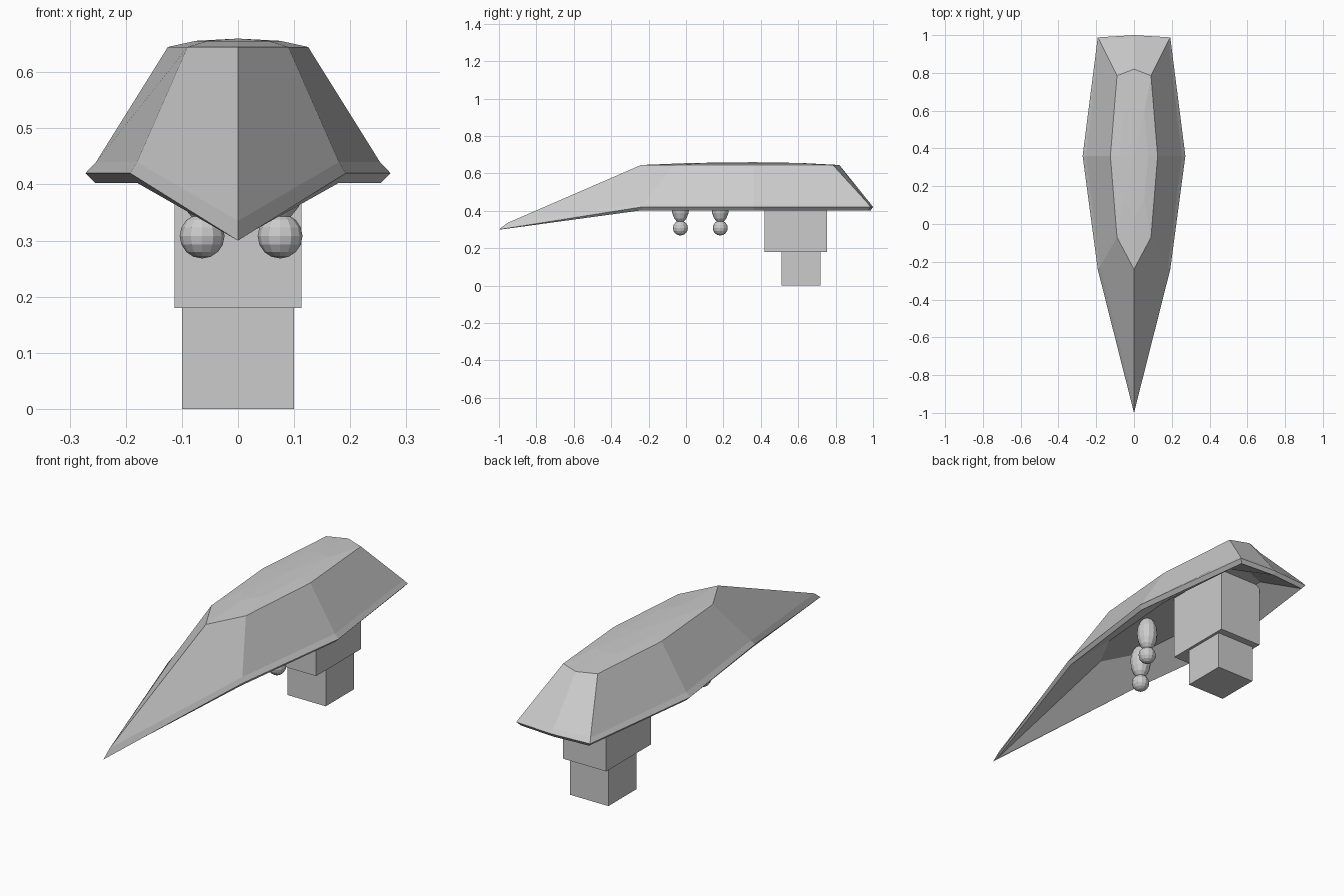
import bpy, bmesh

if "Cube" in bpy.data.objects:
    bpy.data.objects.remove(bpy.data.objects["Cube"])


def finish(bm, name):
    bmesh.ops.recalc_face_normals(bm, faces=bm.faces)
    mesh = bpy.data.meshes.new(name)
    bm.to_mesh(mesh)
    bm.free()
    obj = bpy.data.objects.new(name, mesh)
    bpy.context.collection.objects.link(obj)
    return obj


def ring(bm, half):
    """Closed loop from a half outline whose first and last points lie on x = 0."""
    pts = half + [(-x, y, z) for x, y, z in half[-2:0:-1]]
    return [bm.verts.new(p) for p in pts]


def box(name, x, y0, y1, z0, z1):
    bm = bmesh.new()
    bmesh.ops.create_cube(bm, size=1)
    for v in bm.verts:
        v.co = (2 * x * v.co.x, (y0 + y1) / 2 + v.co.y * (y1 - y0),
                (z0 + z1) / 2 + v.co.z * (z1 - z0))
    finish(bm, name)


def ball(name, loc, r, h):
    bm = bmesh.new()
    bmesh.ops.create_uvsphere(bm, u_segments=12, v_segments=8, radius=1)
    bmesh.ops.scale(bm, vec=(r, r, h), verts=bm.verts)
    finish(bm, name).location = loc


# hollow hull: rings of nose, shoulder, middle, back corner, back centre
plan = [(0, -.24), (.09, -.07), (.125, .36), (.09, .785), (0, .82)]
crown = [(x * .6, .36 + (y - .36) * .55, .656) for x, y in plan]
rings = [
    [(x, y, .49) for x, y in plan],                                   # inner ceiling
    [(0, -.975, .302), (.18, -.235, .403), (.255, .36, .403),
     (.178, .975, .403), (0, .988, .403)],                            # lip underside
    [(0, -1, .30), (.192, -.24, .42), (.272, .36, .42),
     (.192, .988, .42), (0, 1, .42)],                                 # widest edge
    [(0, -.955, .335), (.18, -.225, .44), (.253, .36, .44),
     (.183, .972, .44), (0, .985, .44)],                              # lip top
    [(x, y, .645) for x, y in plan],                                  # roof edge
    crown,
]
bm = bmesh.new()
loops = [ring(bm, r) for r in rings]
for a, b in zip(loops, loops[1:]):
    for i in range(8):
        j = (i + 1) % 8
        bm.faces.new((a[i], a[j], b[j], b[i]))
bm.faces.new(loops[0])
apex = bm.verts.new((0, .36, .66))
for i in range(8):
    bm.faces.new((loops[-1][i], loops[-1][(i + 1) % 8], apex))
finish(bm, "hull")

# stepped support at the back
box("upper_support", .113, .42, .755, .18, .50)
box("lower_support", .10, .51, .72, 0, .19)

# two hanging pods, each with a small ball below
for tag, x, y in (("front", -.064, -.03), ("rear", .075, .183)):
    ball(tag + "_pod", (x, y, .42), .047, .085)
    ball(tag + "_pod_ball", (x, y, .308), .04, .04)
